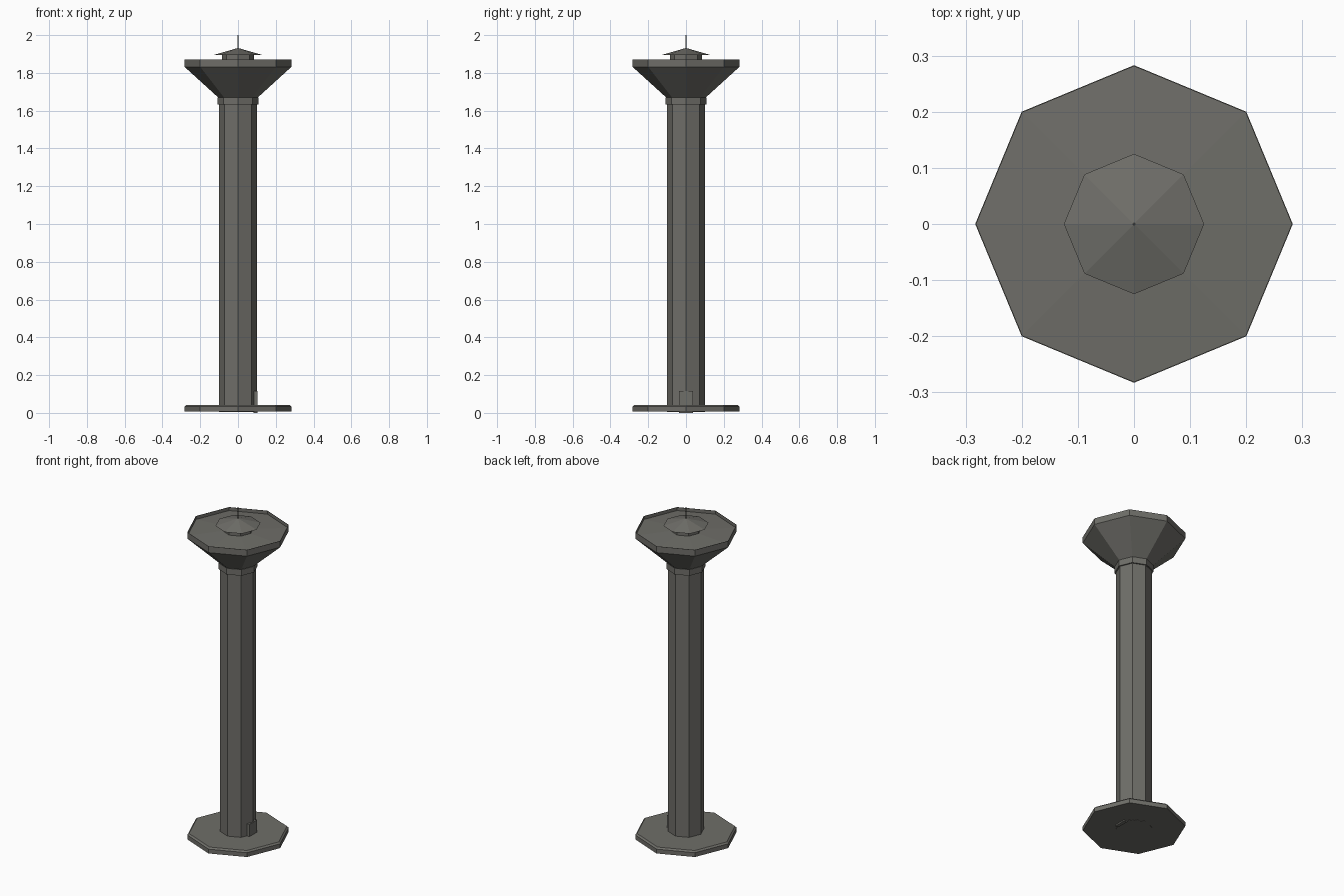
import bpy, bmesh, math

if "Cube" in bpy.data.objects:
    bpy.data.objects.remove(bpy.data.objects["Cube"])

mat = bpy.data.materials.new("dark_grey")
mat.diffuse_color = (0.158, 0.156, 0.14, 1)
mat.use_nodes = True
mat.node_tree.nodes["Principled BSDF"].inputs["Base Color"].default_value = mat.diffuse_color


def finish(name, bm):
    bmesh.ops.recalc_face_normals(bm, faces=bm.faces)
    me = bpy.data.meshes.new(name)
    bm.to_mesh(me)
    bm.free()
    me.materials.append(mat)
    ob = bpy.data.objects.new(name, me)
    bpy.context.collection.objects.link(ob)
    return ob


def lathe(name, profile, n=8):
    """Closed n-sided solid from (radius, z) points; ends are capped, radius 0 is a tip."""
    bm = bmesh.new()
    rings = []
    for r, z in profile:
        if r == 0:
            rings.append([bm.verts.new((0, 0, z))] * n)
        else:
            rings.append([bm.verts.new((r * math.cos(i * math.tau / n),
                                        r * math.sin(i * math.tau / n), z)) for i in range(n)])
    for a, b in zip(rings, rings[1:]):
        for i in range(n):
            j = (i + 1) % n
            bm.faces.new(list(dict.fromkeys((a[i], a[j], b[j], b[i]))))
    for ring, (r, z) in ((rings[0], profile[0]), (rings[-1], profile[-1])):
        if r > 0:
            bm.faces.new(ring)
    return finish(name, bm)


# foot plate with a small bevel
lathe("base", [(0.283, 0.008), (0.283, 0.034), (0.273, 0.043)])
# tall shaft
lathe("shaft", [(0.1, 0.006), (0.1, 1.64)])
# collar under the tank
lathe("collar", [(0.108, 1.633), (0.108, 1.67)])
# flared head with raised rim and shallow roof inside
lathe("tank", [(0.105, 1.67), (0.283, 1.832), (0.283, 1.87),
               (0.281, 1.87), (0.281, 1.85), (0, 1.868)])
# roof vent: neck, cap and spire
lathe("vent_neck", [(0.085, 1.855), (0.085, 1.898)])
lathe("vent_cap", [(0.125, 1.896), (0, 1.932)])
lathe("spire", [(0.003, 1.92), (0.002, 2.0)], 4)

# service door on the right side of the shaft
bm = bmesh.new()
bmesh.ops.create_cube(bm, size=1)
for v in bm.verts:
    v.co = (0.093 + v.co.x * 0.02, v.co.y * 0.074, 0.0585 + v.co.z * 0.117)
finish("door", bm)
